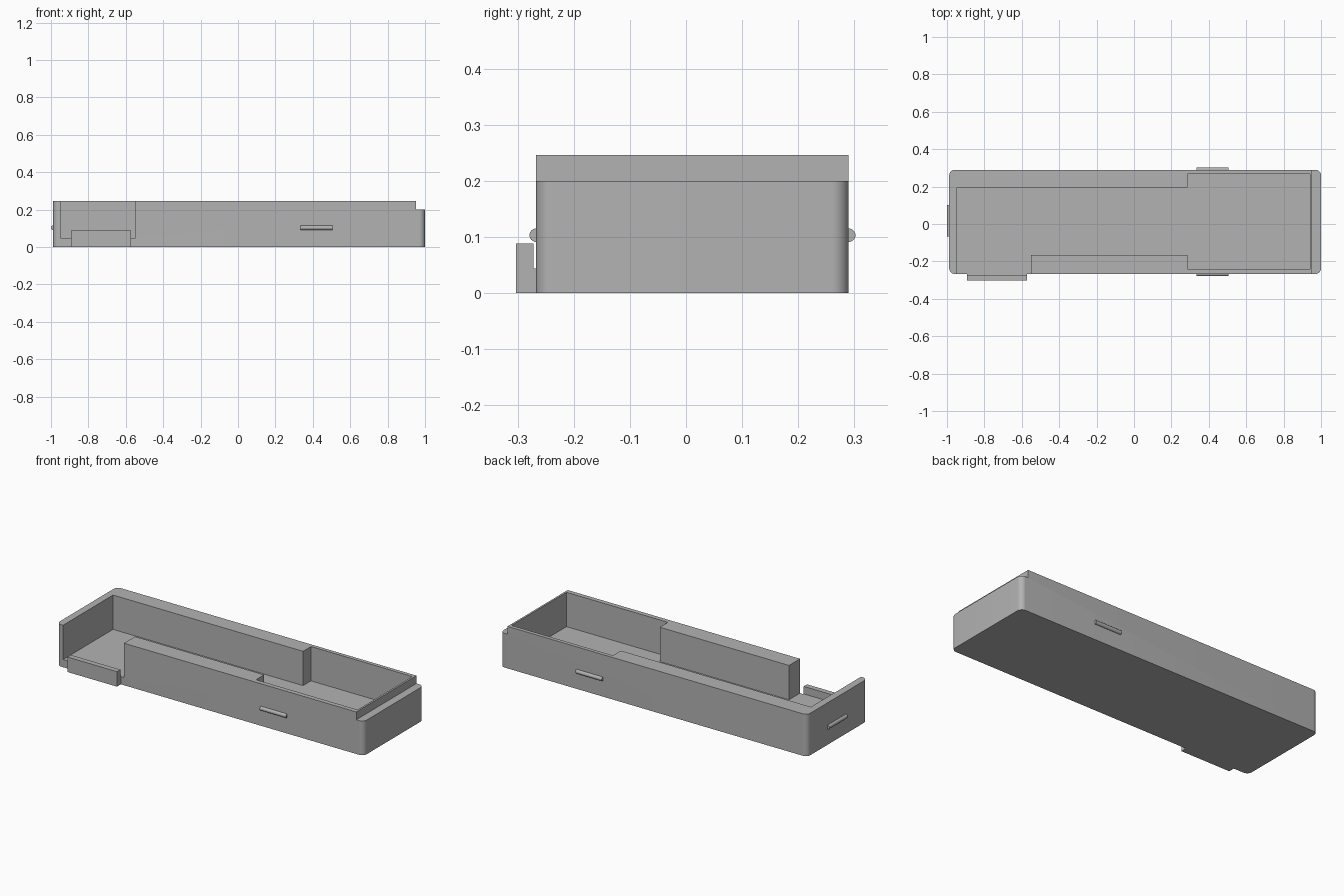
import bpy, bmesh, math
from mathutils import Matrix

if "Cube" in bpy.data.objects:
    bpy.data.objects.remove(bpy.data.objects["Cube"], do_unlink=True)

grey = bpy.data.materials.new("plain grey")
grey.use_nodes = True
colour = (0.45, 0.45, 0.45, 1)
grey.diffuse_color = colour
grey.node_tree.nodes["Principled BSDF"].inputs["Base Color"].default_value = colour


def finish(bm, name):
    mesh = bpy.data.meshes.new(name)
    bm.to_mesh(mesh)
    bm.free()
    mesh.materials.append(grey)
    ob = bpy.data.objects.new(name, mesh)
    bpy.context.collection.objects.link(ob)
    return ob


def box(name, x, y, z, radius=0):
    """Box from (min, max) ranges, with optional rounded upright edges."""
    bm = bmesh.new()
    bmesh.ops.create_cube(bm, size=1)
    for v in bm.verts:
        v.co = [r[0] if c < 0 else r[1] for c, r in zip(v.co, (x, y, z))]
    if radius:
        upright = [e for e in bm.edges
                   if abs(e.verts[0].co.z - e.verts[1].co.z) > 0.01]
        bmesh.ops.bevel(bm, geom=upright, offset=radius, segments=10,
                        profile=0.5, affect='EDGES')
    return finish(bm, name)


def smooth(ob):
    bpy.ops.object.select_all(action='DESELECT')
    ob.select_set(True)
    bpy.context.view_layer.objects.active = ob
    bpy.ops.object.shade_smooth_by_angle(angle=math.radians(30))


def snap_rib(name, location, length, axis):
    """Round bar half sunk into a wall."""
    bm = bmesh.new()
    turn = Matrix.Rotation(math.pi / 2, 4, 'Y' if axis == 'X' else 'X')
    bmesh.ops.create_cone(bm, cap_ends=True, segments=24, radius1=0.012,
                          radius2=0.012, depth=length,
                          matrix=Matrix.Translation(location) @ turn)
    smooth(finish(bm, name))


left, right, front, back = -0.988, 1.0, -0.267, 0.29
floor, top, over = 0.045, 0.246, 0.4

# Tray body
tray = box("tray_body", (left, right), (front, back), (0, top), 0.03)

# Narrow bay, wide bay, front opening and end ledge
cutters = [
    box("narrow_bay", (-0.946, 0.4), (-0.165, 0.195), (floor, over)),
    box("wide_bay", (0.285, 0.942), (-0.24, 0.268), (floor, over)),
    box("front_opening", (-0.946, -0.552), (-0.4, 0), (floor, over)),
    box("end_ledge", (0.953, 1.1), (-0.4, 0.4), (0.2, over)),
]
bpy.context.view_layer.objects.active = tray
for cutter in cutters:
    cut = tray.modifiers.new(cutter.name, 'BOOLEAN')
    cut.operation = 'DIFFERENCE'
    cut.solver = 'EXACT'
    cut.object = cutter
    bpy.ops.object.modifier_apply(modifier=cut.name)
for cutter in cutters:
    bpy.data.objects.remove(cutter, do_unlink=True)
smooth(tray)

# Small lip in front of the opening
box("front_lip", (-0.893, -0.572), (-0.303, -0.272), (0, 0.088))
box("lip_bridge", (-0.893, -0.572), (-0.273, -0.26), (0, floor - 0.001))

# Snap ribs on the long walls and the closed end
for name, y in (("front_rib", front), ("back_rib", back)):
    snap_rib(name, (0.42, y, 0.103), 0.17, 'X')
snap_rib("end_rib", (left, 0.017, 0.103), 0.17, 'Y')
